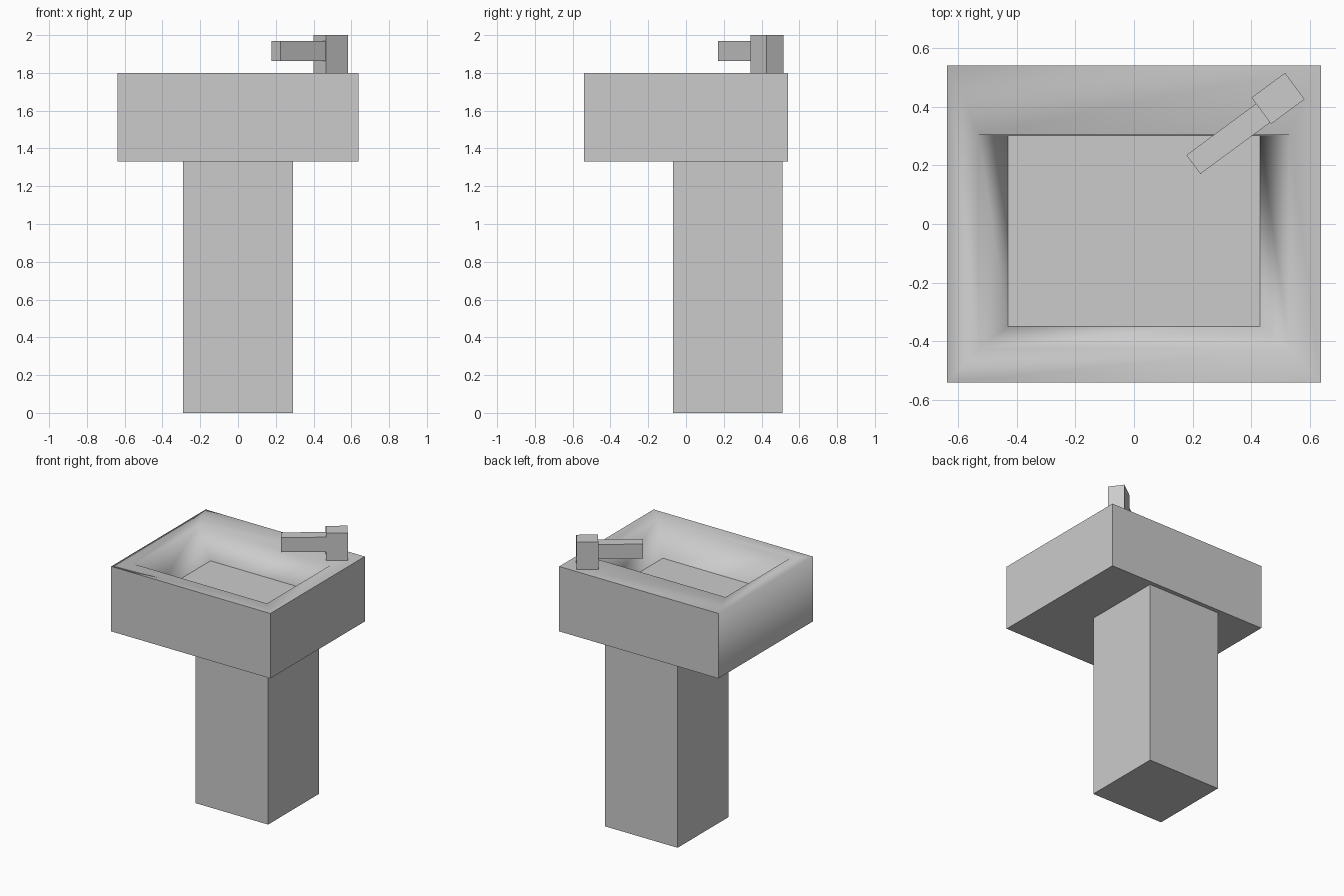
import bpy, bmesh, math
from mathutils import Matrix, Vector

cube = bpy.data.objects.get("Cube")
if cube:
    bpy.data.objects.remove(cube, do_unlink=True)

GREY = (0.6, 0.6, 0.6, 1)
ceramic = bpy.data.materials.new("light grey ceramic")
ceramic.use_nodes = True
ceramic.diffuse_color = GREY
ceramic.node_tree.nodes["Principled BSDF"].inputs["Base Color"].default_value = GREY


def add_object(name, bm):
    bmesh.ops.recalc_face_normals(bm, faces=bm.faces)
    mesh = bpy.data.meshes.new(name)
    bm.to_mesh(mesh)
    bm.free()
    mesh.materials.append(ceramic)
    obj = bpy.data.objects.new(name, mesh)
    bpy.context.collection.objects.link(obj)
    return obj


def box(name, low, high, matrix=Matrix()):
    low, high = Vector(low), Vector(high)
    bm = bmesh.new()
    bmesh.ops.create_cube(bm, size=1)
    for v in bm.verts:
        v.co = matrix @ (v.co * (high - low) + (low + high) / 2)
    return add_object(name, bm)


# Pedestal, set towards the back
box("pedestal", (-0.29, -0.07, 0), (0.29, 0.51, 1.33))

# Basin: rectangular rings from underside to bowl floor
BOTTOM, RIM, FLOOR = 1.33, 1.8, 1.575
rings = [(0.637, -0.54, 0.54, BOTTOM), (0.637, -0.54, 0.54, RIM),
         (0.53, -0.425, 0.305, RIM), (0.43, -0.35, 0.30, FLOOR)]
bm = bmesh.new()
loops = [[bm.verts.new((x, y, z)) for x, y in ((-w, a), (w, a), (w, b), (-w, b))]
         for w, a, b, z in rings]
flat = [bm.faces.new(loops[0]), bm.faces.new(loops[-1])]
for level, (lower, upper) in enumerate(zip(loops, loops[1:])):
    for i in range(4):
        j = (i + 1) % 4
        face = bm.faces.new((lower[i], lower[j], upper[j], upper[i]))
        face.smooth = True
        if level == 0:
            flat.append(face)

# Crisp outer box and floor; rim flows into the bowl and the -x side
for face in flat:
    for edge in face.edges:
        edge.smooth = False
side_lip = bm.edges.get((loops[1][0], loops[1][3]))
side_lip.smooth = True
add_object("basin", bm)

# Tap on the back left corner, turned towards the bowl
turn = Matrix.Translation((0.491, 0.428, 0)) @ Matrix.Rotation(math.radians(36.4), 4, "Z")
box("tap_post", (-0.071, -0.056, RIM), (0.071, 0.056, 2.0), turn)
box("tap_spout", (-0.366, -0.05, 1.862), (-0.071, 0.03, 1.968), turn)
